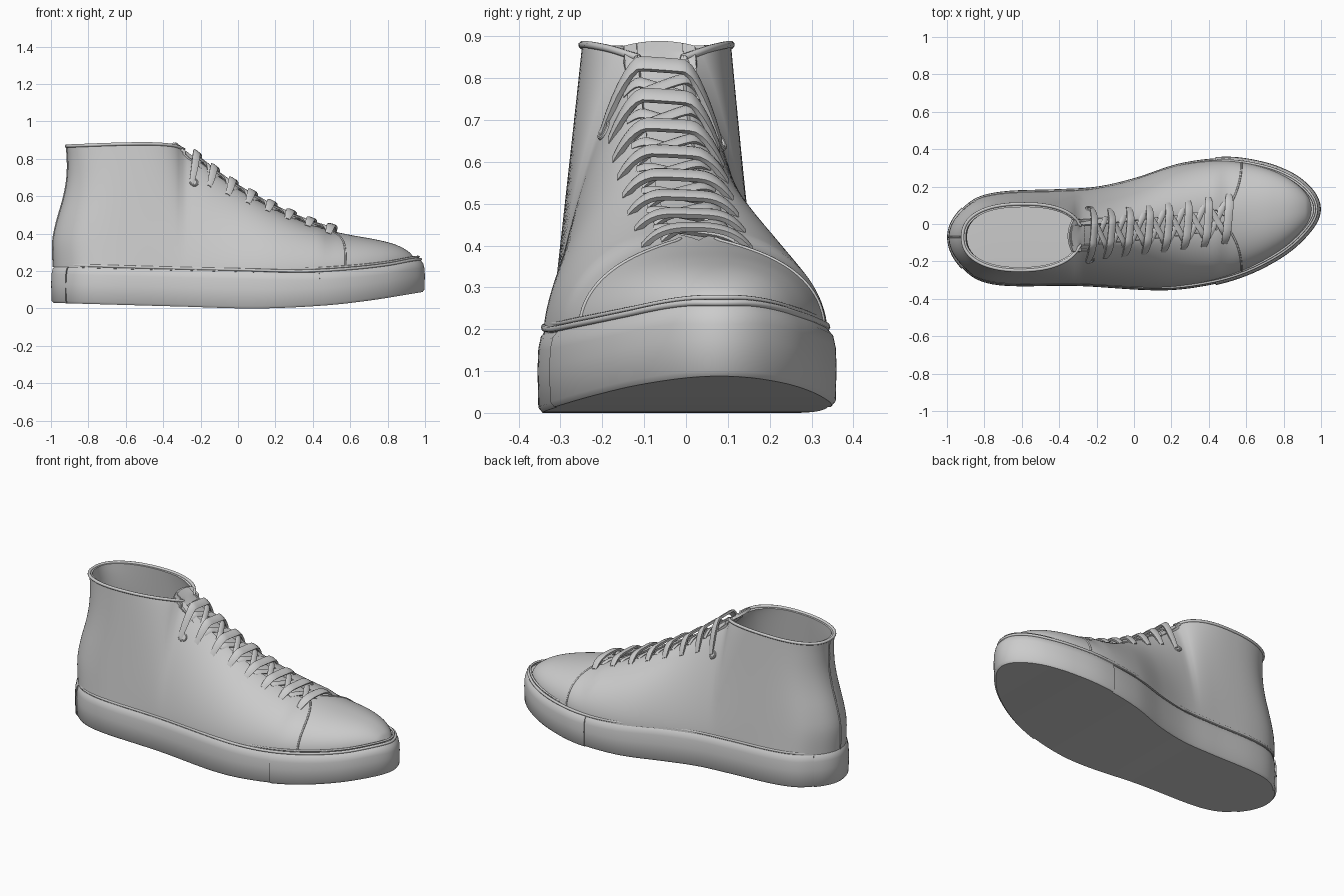
import bpy, bmesh
from math import acos, cos, sin, pi, radians
from mathutils import Vector

if "Cube" in bpy.data.objects:
    bpy.data.objects.remove(bpy.data.objects["Cube"])


def curve(pts, key=lambda v: v):
    """Smooth interpolating function through a few (x, y) points."""
    X = [key(p[0]) for p in pts]
    Y = [p[1] for p in pts]
    n = len(X)
    M = []
    for i in range(n):
        a, b = max(i - 1, 0), min(i + 1, n - 1)
        M.append((Y[b] - Y[a]) / (X[b] - X[a]))

    def f(x):
        x = min(max(key(x), X[0]), X[-1])
        i = 0
        while i < n - 2 and x > X[i + 1]:
            i += 1
        h = X[i + 1] - X[i]
        t = (x - X[i]) / h
        return ((2*t**3 - 3*t*t + 1) * Y[i] + (t**3 - 2*t*t + t) * h * M[i]
                + (3*t*t - 2*t**3) * Y[i + 1] + (t**3 - t*t) * h * M[i + 1])
    return f


def phi(x):
    return acos(-min(max(x, -1), 1))


# Plan outline of the sole (two sides) and its heights
side_lo = curve([(-1, -.07), (-.95, -.205), (-.85, -.295), (-.7, -.33), (-.3, -.332), (.15, -.355),
                 (.4, -.328), (.6, -.272), (.8, -.17), (.95, -.035), (1, .08)], phi)
side_hi = curve([(-1, -.07), (-.95, .055), (-.85, .14), (-.7, .175), (-.4, .187), (-.2, .2), (0, .245),
                 (.25, .325), (.5, .353), (.7, .325), (.85, .268), (.95, .19), (1, .08)], phi)
sole_top = curve([(-1, .235), (-.5, .22), (0, .208), (.35, .2), (.6, .213), (.8, .235), (.95, .262), (1, .262)])
sole_bot = curve([(-1, .03), (-.3, .01), (.1, 0), (.45, .015), (.7, .042), (1, .09)])
# Upper: ridge height, centre line, section roundness, heel profile
ridge = curve([(-1, .868), (-.6, .88), (-.4, .876), (-.3, .855), (-.2, .78), (-.1, .703), (0, .637), (.1, .58),
               (.2, .528), (.3, .483), (.4, .445), (.5, .415), (.6, .393), (.75, .366), (.85, .338),
               (.92, .297), (.95, .255)])
mid = curve([(-1, -.07), (-.6, -.07), (-.28, -.06), (0, -.035), (.3, 0), (.5, .03), (.8, .07), (.95, .08)])
power = curve([(-1, 1), (-.6, 1), (-.3, 1.3), (0, 1.5), (.4, 1.9), (.7, 2.2), (1, 2.2)])
heel_x = curve([(.2, -.985), (.35, -.99), (.45, -.972), (.6, -.93), (.7, -.913), (.8, -.911), (.88, -.918)])


def finish(ob, thick=0, offset=-1, angle=40):
    bpy.ops.object.select_all(action='DESELECT')
    bpy.context.view_layer.objects.active = ob
    ob.select_set(True)
    if thick:
        m = ob.modifiers.new("thickness", 'SOLIDIFY')
        m.thickness, m.offset = thick, offset
        bpy.ops.object.modifier_apply(modifier=m.name)
    bpy.ops.object.shade_smooth_by_angle(angle=radians(angle))
    return ob


def loft(name, rows, closed=False, skip=None, thick=0, offset=-1):
    """Skin a list of equal-length point rows; skip leaves one column open."""
    bm = bmesh.new()
    V = [[bm.verts.new(p) for p in r] for r in rows]
    n = len(rows[0])
    for a, b in zip(V, V[1:]):
        for j in range(n if closed else n - 1):
            if j != skip:
                k = (j + 1) % n
                bm.faces.new((a[j], b[j], b[k], a[k]))
    if closed:
        bm.faces.new(V[0])
        bm.faces.new(V[-1][::-1])
    bmesh.ops.remove_doubles(bm, verts=bm.verts, dist=2e-4)
    if closed:
        bmesh.ops.recalc_face_normals(bm, faces=bm.faces)
    me = bpy.data.meshes.new(name)
    bm.to_mesh(me)
    bm.free()
    ob = bpy.data.objects.new(name, me)
    bpy.context.collection.objects.link(ob)
    return finish(ob, thick, offset)


def cord(name, pts, r, cyclic=False):
    cu = bpy.data.curves.new(name, 'CURVE')
    cu.dimensions = '3D'
    cu.bevel_depth, cu.bevel_resolution = r, 2
    sp = cu.splines.new('POLY')
    sp.points.add(len(pts) - 1)
    for q, p in zip(sp.points, pts):
        q.co = (*p, 1)
    sp.use_cyclic_u = cyclic
    ob = bpy.data.objects.new(name, cu)
    bpy.context.collection.objects.link(ob)


# ---- Sole ----
def edge(side, t, off):
    """Outline point at station t, moved outward by off."""
    def at(u):
        x = -cos(pi * u)
        s = side if 0 <= u <= 1 else -side
        return Vector((.992 * x, (side_hi if s > 0 else side_lo)(x)))
    d = at(t + .004) - at(t - .004)
    n = Vector((-d.y, d.x)).normalized() * side
    return at(t) + n * off


def sole(name, x0, x1, out=0):
    t0, t1 = phi(x0) / pi, phi(x1) / pi
    N = 90
    rows = []
    for i in range(N + 1):
        t = t0 + (t1 - t0) * i / N
        row = []
        for side in (-1, 1):
            col = []
            for off, f, dz in ((-.012, 0, 0), (-.002, 0, .012), (0, .5, 0), (-.002, 1, -.05),
                               (-.008, 1, -.022), (-.022, 1, -.006), (-.05, 1, -.004)):
                p = edge(side, t, off + out)
                b, h = sole_bot(p.x), sole_top(p.x)
                col.append((p.x, p.y, b + (h - b) * f + dz))
            row += col if side < 0 else col[::-1]
        rows.append(row)
    loft(name, rows, closed=True)


sole("sole", -1, 1)
sole("toe_bumper", .44, 1, .007)
sole("heel_bumper", -1, -.925, .007)

# Welt cords around the seam between sole and upper
for name, off, dz, r in (("welt_lower", -.016, 0, .008), ("welt_upper", -.026, .013, .006)):
    loop = [edge(-1, i / 90, off) for i in range(91)] + [edge(1, i / 90, off) for i in range(89, 0, -1)]
    cord(name, [(p.x, p.y, sole_top(p.x) + dz) for p in loop], r, True)


# ---- Upper ----
def base_y(s, side):
    x = (s + .02) / .97
    a, b = side_lo(x), side_hi(x)
    return (a + b) / 2 + side * (b - a) / 2 * .955


def top_y(s, side):
    m = .055 * min(1, max(0, (.5 - s) / .06))
    if s < -.28:
        u = min(1, abs((s + .635) / .355))
        m = max(.055 if s > -.5 else 0, .178 * (1 - u ** 2.3) ** (1 / 2.3))
    return mid(s) + side * m


def upper_point(s, side, a):
    e = 2 / power(s)
    c, k = max(cos(a), 0) ** e, sin(a) ** e
    yt, z0 = top_y(s, side), sole_top(s) - .012
    z = z0 + (ridge(s) - z0) * k
    x = s + (heel_x(z) + .99) * min(1, max(0, (-.3 - s) / .69))
    return Vector((x, yt + (base_y(s, side) - yt) * c, z))


M = 28
rows = []
for i in range(121):
    s = -.02 - .97 * cos(pi * i / 120)
    half = [[upper_point(s, sd, pi / 2 * j / M) for j in range(M + 1)] for sd in (-1, 1)]
    rows.append(half[0] + half[1][::-1])
loft("upper", rows, skip=M, thick=.018)

# Rolled collar edge, from one side of the throat round the heel to the other
rim = [upper_point(-.285 - .705 * (1 - cos(pi * i / 60)) / 2, -1, pi / 2) for i in range(61)]
rim += [upper_point(-.285 - .705 * (1 - cos(pi * i / 60)) / 2, 1, pi / 2) for i in range(59, -1, -1)]
cord("collar_edge", rim, .009)

# Toe cap seam and heel seam
for side, nm in ((-1, "outer"), (1, "inner")):
    pts = []
    for j in range(25):
        f = j / 24
        pts.append(upper_point(.575 - .085 * f ** 4, side, pi / 2 * f * .93))
    cord("toe_cap_seam_" + nm, pts, .005)
cord("heel_seam", [upper_point(-.99, 1, pi / 2 * j / 24) for j in range(25)], .005)

# ---- Tongue ----
tongue_z = curve([(-.345, .905), (-.3, .868), (-.2, .78), (-.1, .703), (0, .637), (.1, .58), (.2, .528),
                  (.3, .483), (.4, .445), (.52, .408)])


def tongue_point(s, w, lift):
    return (s + .02 * abs(w / .08) ** 2 * (s < -.3), mid(s) + w, tongue_z(s) - .016 - 1.6 * w * w + lift)


loft("tongue", [[tongue_point(-.345 + .865 * i / 40, .085 * j / 6, 0) for j in range(-6, 7)]
                for i in range(41)], thick=.016)
loft("tongue_badge", [[tongue_point(-.335 + .07 * i / 6, .055 * j / 6, .008) for j in range(-6, 7)]
                      for i in range(7)], thick=.014)


# ---- Laces ----
def surface_z(s, y):
    side = 1 if y > mid(s) else -1
    yt, z0, p = top_y(s, side), sole_top(s) - .012, power(s)
    r = min(1, max(0, (y - yt) / (base_y(s, side) - yt)))
    return z0 + (ridge(s) - z0) * (1 - r ** p) ** (1 / p)


def lace(name, a, b, lift, w):
    rows = []
    for k in range(21):
        f = k / 10 - 1
        s = a[0] + (b[0] - a[0]) * k / 20
        y = a[1] + (b[1] - a[1]) * k / 20
        T = Vector((1, 0, (ridge(s + .02) - ridge(s - .02)) / .04)).normalized()
        N = Vector((-T.z, 0, T.x))
        p = Vector((s, y, surface_z(s, y))) + N * (lift * (1 - f ** 4) - .006)
        ww = w * (1 - .4 * f ** 6)
        rows.append([p - T * ww, p - T * ww * .5 + N * .004, p + T * ww * .5 + N * .004, p + T * ww])
    loft(name, rows, thick=.013, offset=0)


stops = [-.235, -.14, -.04, .065, .17, .275, .385, .495]
for i, s in enumerate(stops):
    c = mid(s) - .003
    hw = .14 if i == 0 else .128
    lace(f"lace_bar_{i + 1}", (s - .012, c - hw), (s + .012, c + hw), .034, .021)
    if i < 7:
        n = stops[i + 1]
        for d in (-1, 1):
            lace(f"lace_cross_{i + 1}_{'a' if d < 0 else 'b'}", (s + .01, c + d * .085),
                 (n - .01, mid(n) - d * .085), .012 + .006 * d, .015)

# Eyelets at the top lace
for side, nm in ((-1, "outer"), (1, "inner")):
    y = mid(-.235) + side * .138
    bpy.ops.mesh.primitive_torus_add(major_radius=.02, minor_radius=.006, major_segments=24, minor_segments=8,
                                     location=(-.235, y, surface_z(-.235, y)), rotation=(-side * 1.0, -.5 * -1, 0))
    bpy.context.object.name = "eyelet_" + nm
    finish(bpy.context.object)
